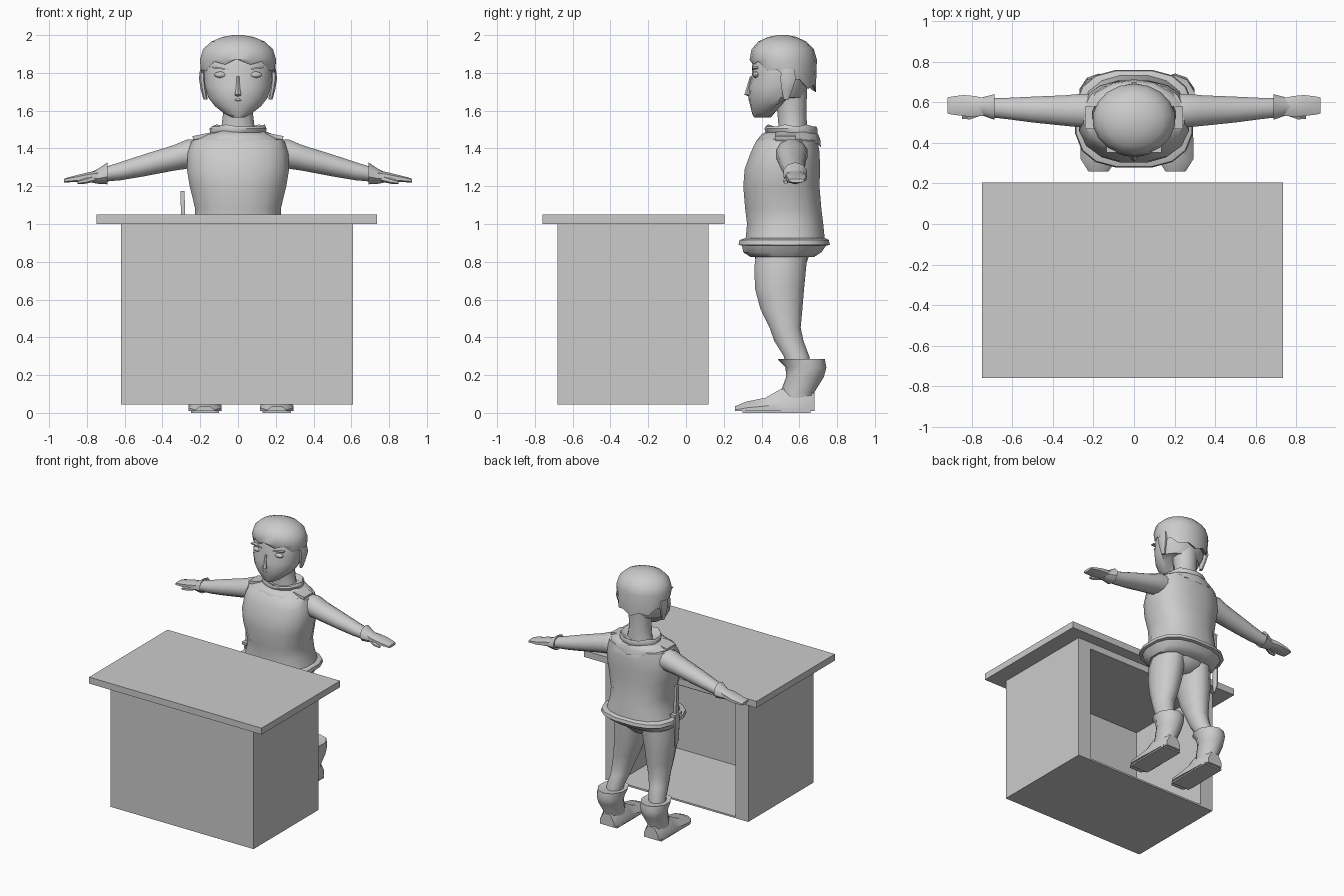
import bpy, bmesh, math
from mathutils import Vector, Matrix

grey = bpy.data.materials.new("plain_grey")
grey.diffuse_color = (0.6, 0.6, 0.6, 1)


def finish(name, bm, smooth=True):
    bmesh.ops.recalc_face_normals(bm, faces=bm.faces)
    me = bpy.data.meshes.new(name)
    bm.to_mesh(me)
    bm.free()
    ob = bpy.data.objects.new(name, me)
    bpy.context.collection.objects.link(ob)
    me.materials.append(grey)
    if smooth:
        bpy.ops.object.select_all(action='DESELECT')
        ob.select_set(True)
        bpy.context.view_layer.objects.active = ob
        bpy.ops.object.shade_smooth_by_angle(angle=math.radians(40))
    return ob


def box(name, lo, hi, rot=None):
    bm = bmesh.new()
    lo, hi = Vector(lo), Vector(hi)
    bmesh.ops.create_cube(bm, size=1)
    for v in bm.verts:
        v.co = Vector([c * s for c, s in zip(v.co, hi - lo)])
    if rot:
        bmesh.ops.rotate(bm, verts=bm.verts, matrix=Matrix.Rotation(rot[0], 3, rot[1]))
    bmesh.ops.translate(bm, verts=bm.verts, vec=(lo + hi) / 2)
    return finish(name, bm, False)


def loft(name, rings, n=12, axis='Z', power=2.0, warp=None):
    """Skin elliptical rings (x, y, z, radius_a, radius_b) stacked along an axis."""
    bm = bmesh.new()
    loops = []
    for k, (x, y, z, a, b) in enumerate(rings):
        loop = []
        for i in range(n):
            t = 2 * math.pi * (i + 0.5) / n
            c, s = math.cos(t), math.sin(t)
            u = math.copysign(abs(c) ** (2 / power), c) * a
            w = math.copysign(abs(s) ** (2 / power), s) * b
            co = Vector((x + u, y + w, z)) if axis == 'Z' else Vector((x, y + u, z + w))
            if warp:
                co = warp(k, i, t, co)
            loop.append(bm.verts.new(co))
        loops.append(loop)
    for p, q in zip(loops, loops[1:]):
        for i in range(n):
            j = (i + 1) % n
            bm.faces.new((p[i], p[j], q[j], q[i]))
    bm.faces.new(loops[0][::-1])
    bm.faces.new(loops[-1])
    return finish(name, bm)


def ball(name, loc, size):
    bm = bmesh.new()
    bmesh.ops.create_uvsphere(bm, u_segments=10, v_segments=6, radius=1)
    for v in bm.verts:
        v.co = Vector([c * s + l for c, s, l in zip(v.co, size, loc)])
    return finish(name, bm)


# Counter: slab top and a cabinet hollowed from the back
box("counter_top", (-.75, -.76, 1.0), (.735, .205, 1.05))
bm = bmesh.new()
bmesh.ops.create_cube(bm, size=1)
for v in bm.verts:
    v.co = Vector((-.005 + v.co.x * 1.23, -.28 + v.co.y * .8, .5225 + v.co.z * .955))
bm.normal_update()
back = [f for f in bm.faces if f.normal.y > .9][0]
bmesh.ops.inset_individual(bm, faces=[back], thickness=.03)
for v in back.verts:
    v.co.x = -.51 if v.co.x < 0 else .5
    v.co.z = .058 if v.co.z < .5 else .95
inner = bmesh.ops.extrude_discrete_faces(bm, faces=[back])['faces'][0]
for v in inner.verts:
    v.co.y = -.58
finish("counter_cabinet", bm, False)

# Tunic, belt and skirt hem
loft("tunic", [(0, .525, .90, .27, .215), (0, .525, 1.0, .235, .205), (0, .515, 1.08, .23, .205),
               (0, .505, 1.2, .26, .205), (0, .51, 1.29, .275, .203), (0, .525, 1.38, .27, .185),
               (0, .535, 1.44, .25, .165), (0, .54, 1.47, .16, .13)], 16, power=2.4)
loft("belt", [(0, .52, .885, .28, .225), (0, .52, .89, .295, .245),
              (0, .52, .915, .29, .24), (0, .525, .925, .265, .215)], 16, power=2.7)
loft("tunic_hem", [(0, .51, .825, .24, .17), (0, .51, .85, .26, .21),
                   (0, .52, .89, .28, .228)], 16, power=2.5)
loft("hips", [(0, .505, .75, .07, .09), (0, .505, .80, .19, .14),
              (0, .51, .87, .22, .16)], 12)

# Layered ragged collar


def ragged(k, i, t, co):
    if k == 0 and i % 3 == 0:
        co.z -= .02
    if k == 3 and i % 4 == 1:
        co.z += .012
    return co


loft("collar_cape", [(0, .545, 1.425, .235, .17), (0, .545, 1.45, .24, .165),
                     (0, .55, 1.475, .19, .15), (0, .55, 1.49, .12, .12)], 14, warp=ragged)
loft("collar_scarf", [(0, .56, 1.465, .125, .12), (0, .56, 1.475, .15, .135),
                      (0, .555, 1.505, .155, .14), (0, .555, 1.515, .145, .135),
                      (0, .56, 1.49, .09, .09)], 14, warp=ragged)
for s in (-1, 1):
    box("collar_point", (s * .19 - .05, .47, 1.455), (s * .19 + .05, .58, 1.475), (s * .2, 'Y'))

# Head and neck
loft("neck", [(0, .565, 1.44, .11, .08), (0, .565, 1.52, .09, .078),
              (0, .56, 1.6, .08, .08), (0, .55, 1.74, .10, .095)], 12)


def face_shape(k, i, t, co):
    if k < 3 and co.y > .48:
        co.z += .04
    return co


loft("head", [(0, .405, 1.565, .035, .045), (0, .425, 1.585, .075, .075),
              (0, .45, 1.625, .125, .11), (0, .475, 1.67, .16, .145),
              (0, .49, 1.73, .178, .158), (0, .50, 1.785, .182, .152),
              (0, .505, 1.84, .182, .155), (0, .51, 1.92, .15, .13),
              (0, .51, 1.96, .08, .07)], 18, power=2.1, warp=face_shape)
loft("nose", [(0, .345, 1.675, .012, .014), (0, .333, 1.685, .02, .024),
              (0, .338, 1.72, .012, .018), (0, .35, 1.78, .008, .012)], 6)
loft("lips", [(0, .352, 1.645, .012, .012), (0, .346, 1.655, .028, .016),
              (0, .345, 1.667, .012, .014)], 8)
for s in (-1, 1):
    ball("eye", (s * .092, .372, 1.79), (.036, .02, .017))
    box("eyebrow", (s * .092 - .045, .352, 1.82), (s * .092 + .045, .38, 1.828), (-s * .12, 'Y'))
    loft("ear", [(s * .172, .53, 1.66, .012, .015), (s * .182, .535, 1.71, .016, .03),
                 (s * .19, .54, 1.77, .018, .045), (s * .188, .54, 1.82, .014, .035)], 8)

# Hair cap with a jagged edge, low at the nape and high over the brow


def fringe(k, i, t, co):
    if k < 2:
        co.z += -.075 * math.sin(t) + (.018 if i % 2 else -.012)
        if k == 0:
            co.z += .012
    return co


loft("hair", [(0, .515, 1.79, .175, .145), (0, .515, 1.785, .195, .172),
              (0, .515, 1.87, .205, .178), (0, .512, 1.925, .188, .165),
              (0, .51, 1.965, .145, .128), (0, .51, 1.99, .085, .075),
              (0, .51, 2.0, .025, .025)], 18, warp=fringe)

# Limbs, mirrored left and right
for s in (-1, 1):
    side = "left" if s > 0 else "right"
    loft(side + "_sleeve", [(s * .22, .56, 1.375, .085, .075), (s * .27, .56, 1.37, .085, .08),
                            (s * .34, .56, 1.35, .078, .07), (s * .5, .565, 1.31, .066, .06),
                            (s * .62, .57, 1.28, .055, .05), (s * .72, .575, 1.26, .048, .038)],
         12, 'X')
    loft(side + "_cuff", [(s * .77, .58, 1.248, .042, .03), (s * .74, .58, 1.253, .05, .04),
                          (s * .69, .578, 1.268, .066, .058), (s * .70, .575, 1.265, .045, .04)],
         10, 'X')
    loft(side + "_hand", [(s * .72, .58, 1.258, .042, .03), (s * .79, .58, 1.25, .055, .026),
                          (s * .84, .585, 1.242, .055, .021), (s * .90, .585, 1.234, .047, .014),
                          (s * .92, .585, 1.23, .042, .01)], 8, 'X', 2.8)
    loft(side + "_thumb", [(s * .75, .555, 1.245, .02, .02), (s * .81, .53, 1.228, .016, .015),
                           (s * .85, .528, 1.22, .01, .008)], 6, 'X')
    c = .015  # the feet stand slightly off centre
    loft(side + "_leg", [(s * .19 + c, .60, .2, .055, .06), (s * .18 + c, .585, .3, .062, .07),
                         (s * .165 + c, .545, .38, .068, .08), (s * .155 + c, .525, .45, .078, .085),
                         (s * .14 + c * .5, .505, .55, .092, .115), (s * .13, .495, .66, .108, .135),
                         (s * .12, .50, .78, .115, .142), (s * .11, .51, .87, .105, .14)], 12)
    loft(side + "_boot_shaft", [(s * .19 + c, .59, .02, .07, .09), (s * .19 + c, .59, .11, .075, .09),
                                (s * .19 + c, .63, .19, .09, .1), (s * .188 + c, .635, .24, .1, .108),
                                (s * .185 + c, .61, .285, .105, .125),
                                (s * .185 + c, .605, .275, .075, .085)], 10)

    # Foot: a cross-section swept along y, tapering to the toe
    bm = bmesh.new()
    loops = []
    for y, w, h in ((.68, .06, .10), (.62, .08, .14), (.5, .083, .125),
                    (.42, .088, .08), (.32, .088, .06), (.26, .05, .035)):
        pts = ((-w, .01), (w, .01), (w, h * .45), (w * .5, h), (-w * .5, h), (-w, h * .45))
        loops.append([bm.verts.new((s * .19 + c + u, y, v)) for u, v in pts])
    for p, q in zip(loops, loops[1:]):
        for i in range(6):
            bm.faces.new((p[i], p[(i + 1) % 6], q[(i + 1) % 6], q[i]))
    bm.faces.new(loops[0])
    bm.faces.new(loops[-1])
    finish(side + "_foot", bm)

    # Thin soles reach the floor
    box(side + "_sole", (s * .19 + c - .075, .30, 0), (s * .19 + c + .075, .66, .012))

# Dagger at the right hip
box("dagger_grip", (-.302, .52, .95), (-.28, .55, 1.175), (-.03, 'Y'))
box("dagger_guard", (-.31, .49, .945), (-.27, .58, .965))
loft("dagger_sheath", [(-.285, .54, .70, .006, .008), (-.295, .54, .75, .012, .025),
                       (-.298, .535, .95, .015, .03)], 8)
